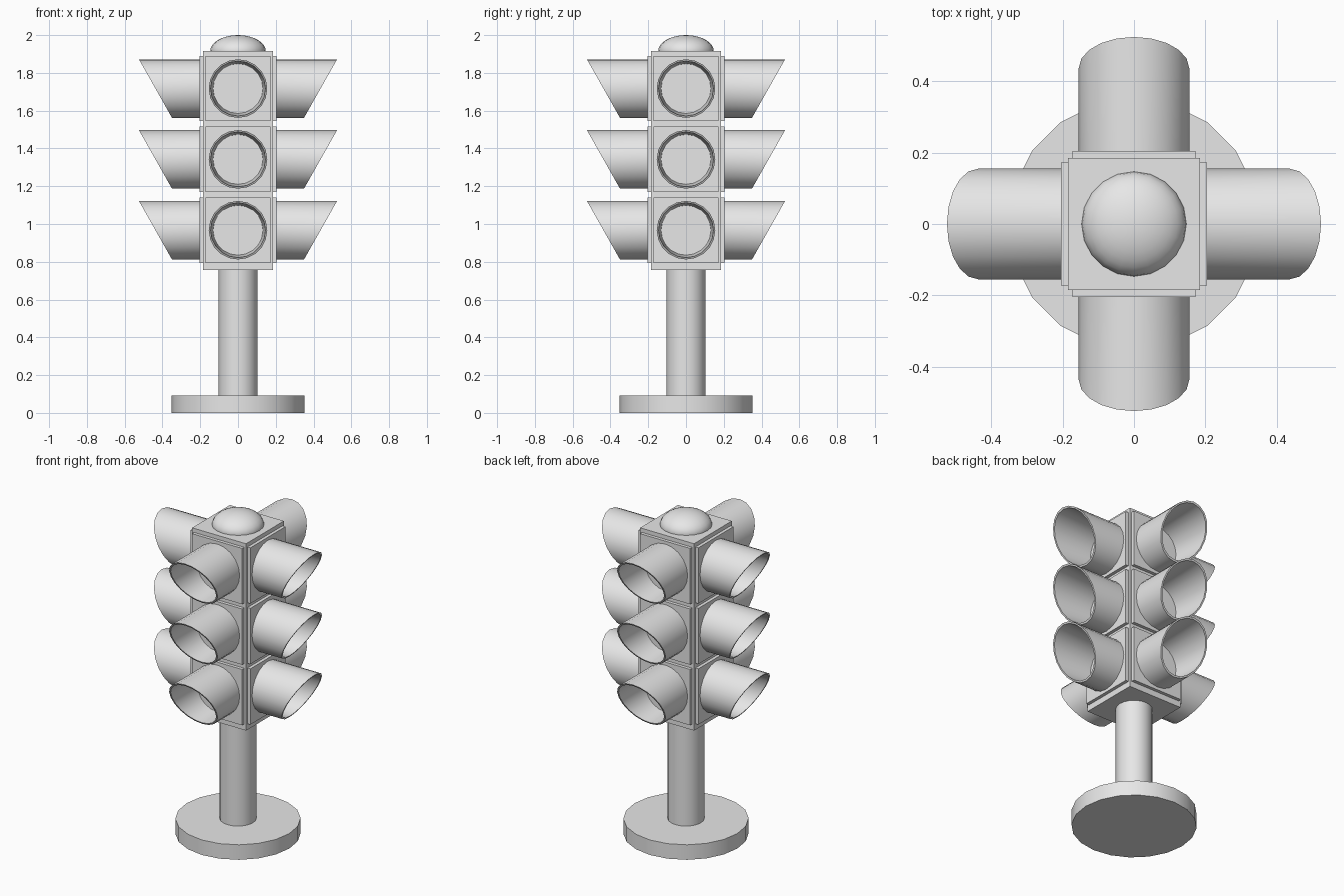
import bpy, bmesh
from math import pi, cos, sin, radians
from mathutils import Matrix

if "Cube" in bpy.data.objects:
    bpy.data.objects.remove(bpy.data.objects["Cube"], do_unlink=True)

SIDES = 20
LAMP_HEIGHTS = (0.967, 1.342, 1.717)

grey = bpy.data.materials.new("light_grey")
grey.use_nodes = True
grey.diffuse_color = (0.8, 0.8, 0.8, 1)
grey.node_tree.nodes["Principled BSDF"].inputs["Base Color"].default_value = (0.8, 0.8, 0.8, 1)


def finish(name, bm, matrix=Matrix(), smooth=True):
    bmesh.ops.recalc_face_normals(bm, faces=bm.faces)
    mesh = bpy.data.meshes.new(name)
    bm.to_mesh(mesh)
    bm.free()
    mesh.materials.append(grey)
    obj = bpy.data.objects.new(name, mesh)
    obj.matrix_world = matrix
    bpy.context.collection.objects.link(obj)
    if smooth:
        bpy.ops.object.select_all(action='DESELECT')
        obj.select_set(True)
        bpy.context.view_layer.objects.active = obj
        bpy.ops.object.shade_smooth_by_angle(angle=radians(35))
    return obj


def box(name, size, centre, turn=Matrix()):
    bm = bmesh.new()
    bmesh.ops.create_cube(bm, size=1, matrix=Matrix.Diagonal((*size, 1)))
    return finish(name, bm, turn @ Matrix.Translation(centre), smooth=False)


def cylinder(name, radius, bottom, top):
    bm = bmesh.new()
    bmesh.ops.create_cone(bm, cap_ends=True, segments=SIDES, radius1=radius,
                          radius2=radius, depth=top - bottom)
    return finish(name, bm, Matrix.Translation((0, 0, (bottom + top) / 2)))


def hood(name, z, turn):
    """Slant-cut tube facing -y, with a tapered bore closed by a flat lens."""
    bm = bmesh.new()

    def ring(radius, depth, slant):
        angles = [2 * pi * i / SIDES for i in range(SIDES)]
        return [bm.verts.new((radius * cos(a), -depth - slant * radius * sin(a),
                              radius * sin(a))) for a in angles]

    slant = 0.565
    rings = [ring(0.155, 0.2, 0), ring(0.155, 0.437, slant),
             ring(0.145, 0.437, slant), ring(0.132, 0.21, 0)]
    for a, b in zip(rings, rings[1:]):
        for i in range(SIDES):
            j = (i + 1) % SIDES
            bm.faces.new((a[i], a[j], b[j], b[i]))
    bm.faces.new(rings[0])
    bm.faces.new(rings[-1])
    return finish(name, bm, turn @ Matrix.Translation((0, 0, z)))


# Stand
cylinder("base", 0.352, 0, 0.093)
cylinder("pole", 0.103, 0.09, 0.77)

# Housing and its domed cap
box("housing", (0.37, 0.37, 1.158), (0, 0, 1.336))
dome = bmesh.new()
bmesh.ops.create_uvsphere(dome, u_segments=SIDES, v_segments=16, radius=1,
                          matrix=Matrix.Diagonal((0.147, 0.147, 0.085, 1)))
bmesh.ops.bisect_plane(dome, geom=dome.verts[:] + dome.edges[:] + dome.faces[:],
                       plane_co=(0, 0, -0.001), plane_no=(0, 0, -1), clear_outer=True)
finish("cap_dome", dome, Matrix.Translation((0, 0, 1.915)))

# Three lamps on each of the four sides
for side, label in enumerate(("front", "left", "back", "right")):
    turn = Matrix.Rotation(side * pi / 2, 4, 'Z')
    for z, level in zip(LAMP_HEIGHTS, ("lower", "middle", "upper")):
        box(f"{label}_{level}_panel", (0.344, 0.03, 0.346), (0, -0.19, z), turn)
        hood(f"{label}_{level}_hood", z, turn)
